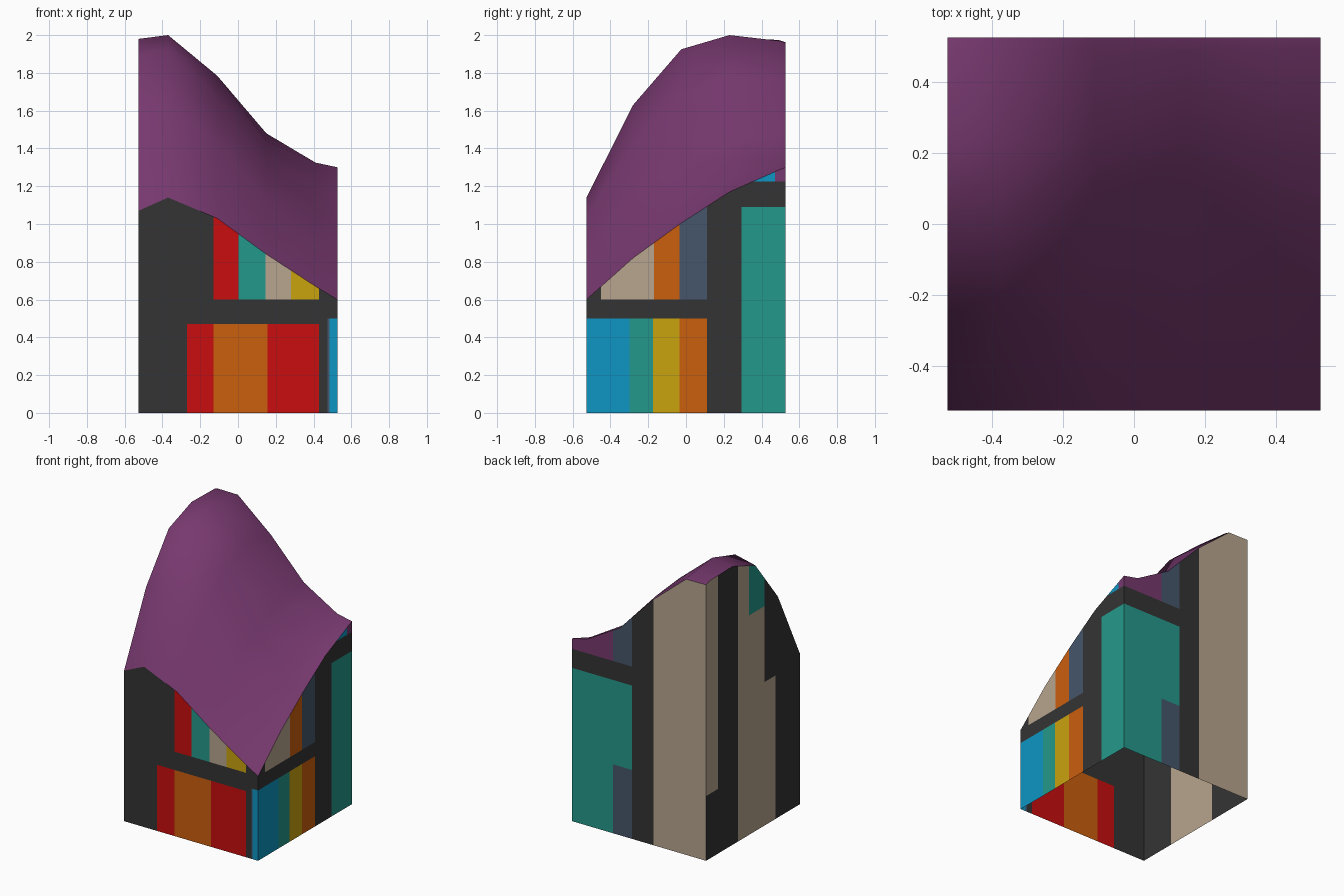
import bpy, bmesh
from mathutils import Vector

if "Cube" in bpy.data.objects:
    bpy.data.objects.remove(bpy.data.objects["Cube"])

E = 0.527  # half width of the square footprint


def lin(c):
    c /= 255
    return c / 12.92 if c <= 0.04045 else ((c + 0.055) / 1.055) ** 2.4


COLOURS = {
    "charcoal": (52, 52, 52), "purple": (118, 56, 110), "red": (200, 13, 14),
    "orange": (203, 94, 13), "teal": (36, 152, 139), "tan": (184, 165, 143),
    "yellow": (202, 163, 15), "blue": (14, 150, 196), "slate": (70, 86, 107),
}
NAMES = list(COLOURS)
MATS = []
for n, rgb in COLOURS.items():
    m = bpy.data.materials.new(n)
    m.diffuse_color = (*[lin(c) for c in rgb], 1)
    m.use_nodes = True
    m.node_tree.nodes["Principled BSDF"].inputs["Base Color"].default_value = m.diffuse_color
    MATS.append(m)


def finish(name, bm):
    me = bpy.data.meshes.new(name)
    bm.to_mesh(me)
    bm.free()
    for m in MATS:
        me.materials.append(m)
    ob = bpy.data.objects.new(name, me)
    bpy.context.collection.objects.link(ob)
    return ob


# Roof: height grid, rows run front to back
XS = [-E, -0.37, -0.11, 0.15, 0.41, E]
YS = [-E, -0.28, -0.025, 0.23, 0.49, E]
H = [
    [1.07, 1.14, 1.03, 0.84, 0.67, 0.60],
    [1.57, 1.63, 1.43, 1.135, 0.90, 0.82],
    [1.89, 1.925, 1.67, 1.33, 1.08, 1.005],
    [1.98, 2.00, 1.785, 1.44, 1.22, 1.17],
    [1.975, 1.97, 1.76, 1.48, 1.325, 1.285],
    [1.962, 1.96, 1.745, 1.475, 1.325, 1.30],
]
bm = bmesh.new()
grid = [[bm.verts.new((x, y, H[j][i])) for i, x in enumerate(XS)] for j, y in enumerate(YS)]
for j in range(5):
    for i in range(5):
        f = bm.faces.new((grid[j][i], grid[j][i + 1], grid[j + 1][i + 1], grid[j + 1][i]))
        f.smooth = True
        f.material_index = NAMES.index("purple")
finish("roof", bm)


# Wall: sheet below one roof edge, cut along the panel outlines and coloured by panel
def wall(name, axis, side, panels):
    def pos(a, z):
        return (a, side * E, z) if axis == 0 else (side * E, a, z)

    edge = 0 if side < 0 else -1
    coords = XS if axis == 0 else YS
    tops = H[edge] if axis == 0 else [row[edge] for row in H]
    bm = bmesh.new()
    low = [bm.verts.new(pos(a, 0)) for a in coords]
    top = [bm.verts.new(pos(a, z)) for a, z in zip(coords, tops)]
    for i in range(5):
        bm.faces.new((low[i], low[i + 1], top[i + 1], top[i]))
    across = {a for p in panels for a in p[1:3] if abs(a) < E}
    up = {z for p in panels for z in p[3:5] if 0 < z < 2}
    cuts = [(pos(a, 0), (1 - axis, axis, 0)) for a in sorted(across)]
    cuts += [((0, 0, z), (0, 0, 1)) for z in sorted(up)]
    for co, no in cuts:
        geom = bm.verts[:] + bm.edges[:] + bm.faces[:]
        bmesh.ops.bisect_plane(bm, geom=geom, plane_co=co, plane_no=no, dist=1e-5)
    bm.normal_update()
    outward = Vector((0, side, 0) if axis == 0 else (side, 0, 0))
    for f in bm.faces:
        c = f.calc_center_median()
        for col, a0, a1, z0, z1 in panels:
            if a0 < c[axis] < a1 and z0 < c.z < z1:
                f.material_index = NAMES.index(col)
        if f.normal.dot(outward) < 0:
            f.normal_flip()
    finish(name, bm)


# Panels: colour, start, end, bottom, top (9 = up to the roof)
wall("front_wall", 0, -1, [
    ("red", -0.27, -0.13, 0, 0.47), ("orange", -0.13, 0.155, 0, 0.47),
    ("red", 0.155, 0.43, 0, 0.47),
    ("slate", 0.475, 0.485, 0, 0.5), ("blue", 0.485, E, 0, 0.5),
    ("red", -0.13, 0.003, 0.6, 9), ("teal", 0.003, 0.145, 0.6, 9),
    ("tan", 0.145, 0.28, 0.6, 9), ("yellow", 0.28, 0.43, 0.6, 9),
])
wall("right_wall", 1, 1, [
    ("blue", -E, -0.30, 0, 0.5), ("teal", -0.30, -0.175, 0, 0.5),
    ("yellow", -0.175, -0.035, 0, 0.5), ("orange", -0.035, 0.11, 0, 0.5),
    ("tan", -0.45, -0.17, 0.6, 9), ("orange", -0.17, -0.035, 0.6, 9),
    ("slate", -0.035, 0.11, 0.6, 9), ("teal", 0.295, E, 0, 1.09),
    ("blue", 0.295, 0.47, 1.225, 9), ("purple", 0.47, E, 1.225, 9),
])
wall("back_wall", 0, 1, [
    ("teal", 0.055, E, 0, 1.09), ("slate", 0.055, 0.205, 0, 0.49),
    ("purple", 0.205, E, 1.225, 9), ("slate", 0.055, 0.205, 1.225, 9),
    ("tan", -E, -0.113, 0, 9),
])
wall("left_wall", 1, -1, [
    ("tan", 0.395, E, 0.46, 9), ("tan", -0.13, 0.168, 0, 9),
    ("tan", -0.25, -0.13, 0, 1.02), ("teal", -0.13, 0.045, 1.56, 9),
])
